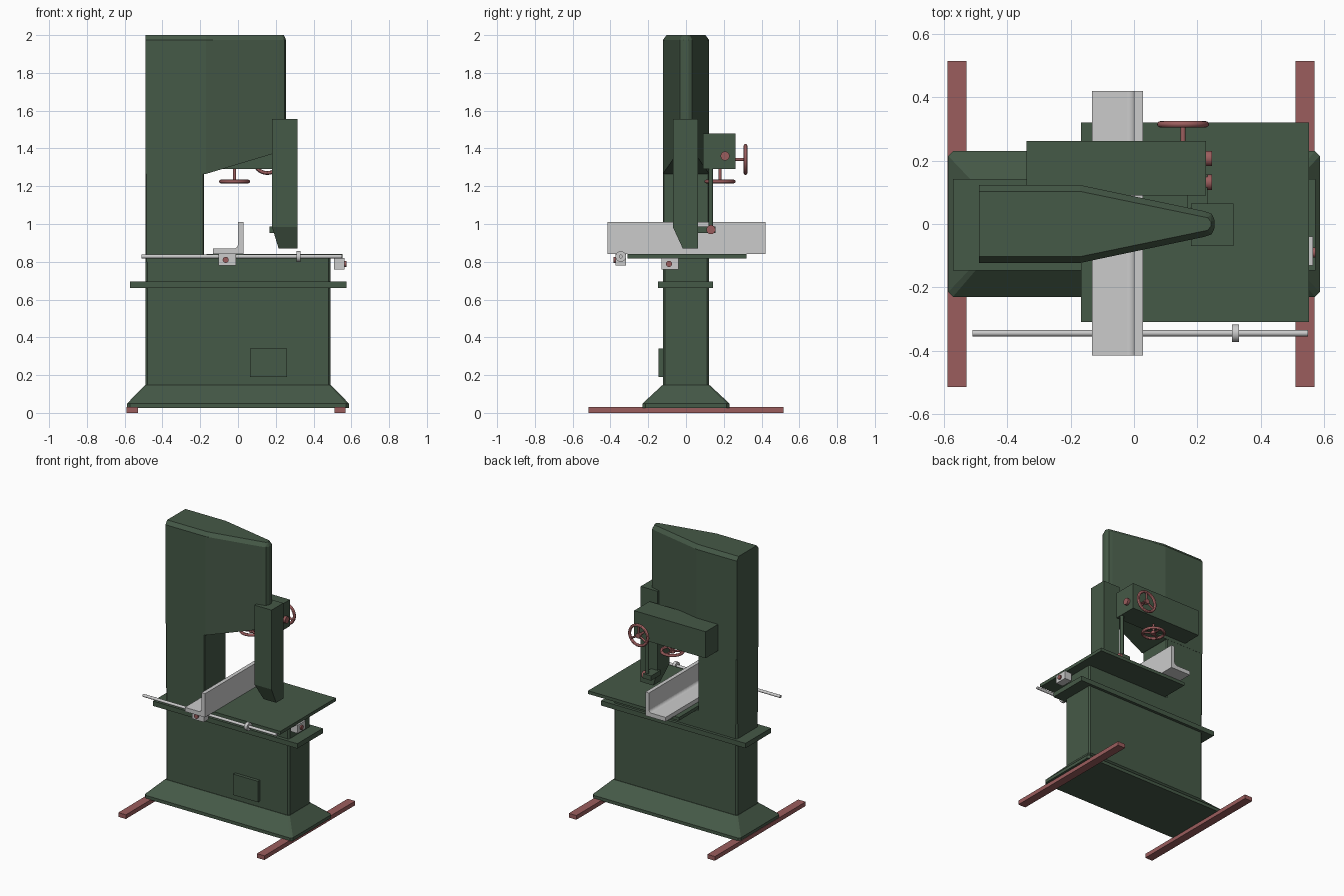
import bpy, bmesh, math
from mathutils import Vector

if "Cube" in bpy.data.objects:
    bpy.data.objects.remove(bpy.data.objects["Cube"])


def material(name, rgb):
    m = bpy.data.materials.new(name)
    m.diffuse_color = (*rgb, 1)
    m.use_nodes = True
    m.node_tree.nodes["Principled BSDF"].inputs["Base Color"].default_value = m.diffuse_color
    return m


GREEN = material("green_paint", (0.06, 0.1, 0.063))
RED = material("red_paint", (0.33, 0.11, 0.11))


def make(name, bm, mat=None):
    bmesh.ops.recalc_face_normals(bm, faces=bm.faces)
    me = bpy.data.meshes.new(name)
    bm.to_mesh(me)
    bm.free()
    ob = bpy.data.objects.new(name, me)
    bpy.context.collection.objects.link(ob)
    if mat:
        me.materials.append(mat)
    return ob


def hull(name, pts, mat=None):
    """Convex solid around a set of section points."""
    bm = bmesh.new()
    for p in pts:
        bm.verts.new(p)
    bmesh.ops.convex_hull(bm, input=bm.verts)
    bmesh.ops.dissolve_limit(bm, angle_limit=0.01, verts=bm.verts, edges=bm.edges)
    return make(name, bm, mat)


def rect(x0, x1, y0, y1, z, c=0):
    """Rectangular section at height z with corner chamfer c."""
    pts = []
    for x, sx in ((x0, 1), (x1, -1)):
        for y, sy in ((y0, 1), (y1, -1)):
            pts.append((x + sx * c, y, z))
            if c:
                pts.append((x, y + sy * c, z))
    return pts


def box(name, x, y, z, mat=None, c=0):
    return hull(name, rect(*x, *y, z[0], c) + rect(*x, *y, z[1], c), mat)


def rod(name, a, b, r, mat=None, n=24):
    a, b = Vector(a), Vector(b)
    bpy.ops.mesh.primitive_cylinder_add(vertices=n, radius=r, depth=(b - a).length, location=(a + b) / 2,
                                        rotation=(b - a).to_track_quat('Z', 'Y').to_euler())
    ob = bpy.context.object
    ob.name = name
    if mat:
        ob.data.materials.append(mat)
    bpy.ops.object.shade_smooth_by_angle()
    return ob


def handwheel(name, centre, axis, shaft):
    """Rim, hub, three spokes and a shaft running back along -axis."""
    c, axis = Vector(centre), Vector(axis)
    q = axis.to_track_quat('Z', 'Y')
    bpy.ops.mesh.primitive_torus_add(major_segments=40, minor_segments=12, major_radius=0.072,
                                     minor_radius=0.01, location=c, rotation=q.to_euler())
    rim = bpy.context.object
    rim.name = name + "_rim"
    rim.data.materials.append(RED)
    bpy.ops.object.shade_smooth_by_angle()
    for i in range(3):
        a = math.pi / 2 + i * math.tau / 3
        rod(f"{name}_spoke_{i + 1}", c, c + q @ Vector((math.cos(a), math.sin(a), 0)) * 0.07, 0.007, RED, 12)
    rod(name + "_hub", c - axis * 0.01, c + axis * 0.01, 0.018, RED)
    rod(name + "_shaft", c - axis * shaft, c, 0.008, RED)


# Skids and flared base
for side, x in (("left", -0.59), ("right", 0.51)):
    box(side + "_skid", (x, x + 0.06), (-0.515, 0.515), (0, 0.03), RED)
hull("flared_base", rect(-0.587, 0.587, -0.23, 0.23, 0.027, 0.015) + rect(-0.587, 0.587, -0.23, 0.23, 0.05, 0.015)
     + rect(-0.492, 0.492, -0.125, 0.125, 0.147, 0.01), GREEN)

# Lower cabinet, flange, access panel and column
box("lower_cabinet", (-0.49, 0.49), (-0.122, 0.122), (0.14, 0.82), GREEN, 0.01)
box("cabinet_flange", (-0.572, 0.574), (-0.147, 0.142), (0.66, 0.695), GREEN)
box("access_panel", (0.063, 0.26), (-0.145, -0.11), (0.19, 0.34), GREEN)
box("column", (-0.49, -0.18), (-0.122, 0.122), (0.8, 1.28), GREEN, 0.006)

# Upper housing: tapered plan, sloping underside, chamfered top
half = [(-0.49, 0.123), (-0.17, 0.123), (0.22, 0.041), (0.245, 0.033), (0.255, 0.012)]
pts = []
for px, py in half:
    for s in (1, -1):
        pts.append((px, s * py, 1.265 + max(0, px + 0.17) * 0.3))
        pts.append((px, s * py, 1.973))
        pts.append((px - (0.012 if px > 0 else 0), s * max(py - 0.02, py * 0.6), 2.0))
hull("upper_housing", pts, GREEN)

# Blade guard post with cut-back foot
hull("blade_guard", rect(0.18, 0.315, -0.07, 0.064, 1.555) + rect(0.18, 0.315, -0.07, 0.064, 0.985)
     + rect(0.215, 0.315, -0.017, 0.064, 0.87), GREEN)

# Rear gearbox with its wheels and end knob
box("gearbox", (-0.34, 0.228), (0.09, 0.263), (1.29, 1.48), GREEN)
handwheel("rear_handwheel", (0.155, 0.315, 1.342), (0, 1, 0), 0.06)
handwheel("lower_handwheel", (-0.018, 0.18, 1.225), (0, 0, -1), 0.07)
rod("gearbox_knob", (0.2, 0.207, 1.36), (0.246, 0.207, 1.36), 0.024, RED)

# Guide rod with bracket and clamp knob
rod("guide_rod", (0.215, 0.132, 0.955), (0.215, 0.132, 1.3), 0.012, GREEN)
box("guide_bracket", (0.167, 0.232), (0.05, 0.157), (0.953, 0.987), GREEN)
rod("guide_knob", (0.225, 0.132, 0.97), (0.246, 0.132, 0.97), 0.024, RED)

# Table
box("table", (-0.167, 0.553), (-0.31, 0.32), (0.817, 0.84), GREEN)

# Fence: filleted L profile extruded along y
prof = [(-0.132, 0.84), (0.028, 0.84), (0.028, 1.01), (0, 1.01)]
prof += [(-0.022 + 0.022 * math.cos(a), 0.892 - 0.022 * math.sin(a))
         for a in (i * math.pi / 12 for i in range(7))] + [(-0.132, 0.87)]
bm = bmesh.new()
face = bm.faces.new([bm.verts.new((x, -0.415, z)) for x, z in prof])
ext = bmesh.ops.extrude_face_region(bm, geom=[face], use_keep_orig=True)
bmesh.ops.translate(bm, vec=(0, 0.835, 0), verts=[v for v in ext["geom"] if isinstance(v, bmesh.types.BMVert)])
make("fence", bm)

# Fence rail, stop collar, and sliding clamp with knob
rod("fence_rail", (-0.51, -0.345, 0.828), (0.55, -0.345, 0.828), 0.01)
rod("rail_stop_collar", (0.31, -0.345, 0.828), (0.332, -0.345, 0.828), 0.028)
box("fence_clamp", (-0.102, -0.01), (-0.374, -0.318), (0.78, 0.841))
rod("fence_clamp_knob", (-0.065, -0.36, 0.81), (-0.065, -0.384, 0.81), 0.016, RED)

# Table tilt lock under the right edge
box("table_lock_block", (0.508, 0.565), (-0.131, -0.04), (0.76, 0.819))
rod("table_lock_knob", (0.55, -0.09, 0.789), (0.574, -0.09, 0.789), 0.016, RED)
